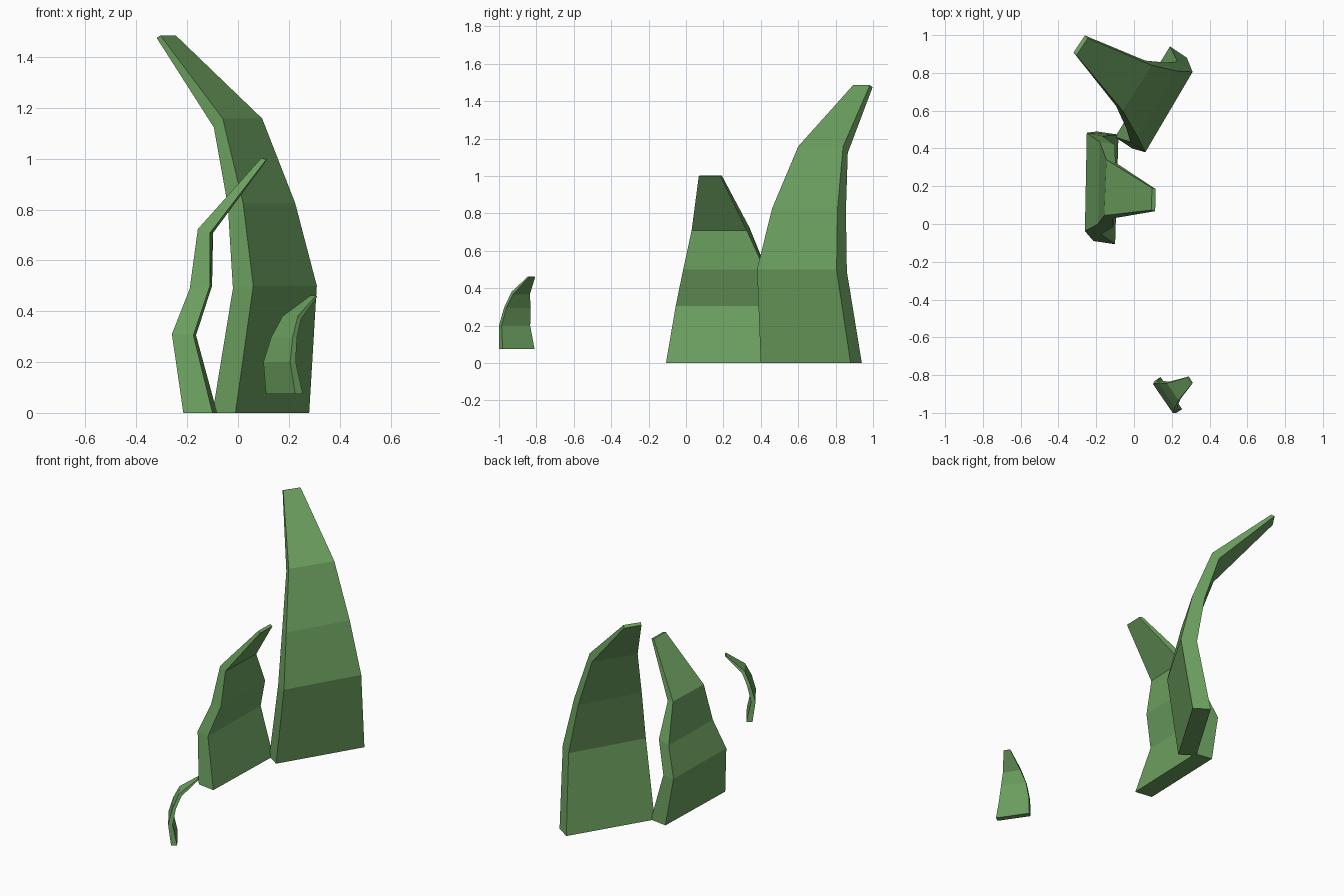
import bpy, bmesh
from mathutils import Vector

green = bpy.data.materials.new("leaf_green")
green.diffuse_color = (0.15, 0.35, 0.115, 1)


def blade(name, sections):
    """Loft a curved grass blade through parallelogram sections.
    Section: corner x, y, z, width vector x, y, thickness vector x, y, z."""
    bm = bmesh.new()
    rings = []
    for x, y, z, wx, wy, tx, ty, tz in sections:
        p, w, t = Vector((x, y, z)), Vector((wx, wy, 0)), Vector((tx, ty, tz))
        rings.append([bm.verts.new(c) for c in (p, p + w, p + w + t, p + t)])
    for a, b in zip(rings, rings[1:]):
        for i in range(4):
            j = (i + 1) % 4
            bm.faces.new((a[i], a[j], b[j], b[i]))
    bm.faces.new(rings[0])
    bm.faces.new(rings[-1])
    bmesh.ops.recalc_face_normals(bm, faces=bm.faces)
    mesh = bpy.data.meshes.new(name)
    bm.to_mesh(mesh)
    bm.free()
    mesh.materials.append(green)
    bpy.context.collection.objects.link(bpy.data.objects.new(name, mesh))


# Tall blade at the back
blade("tall_grass_blade", [
    (-0.01, 0.40, 0.00, 0.29, 0.48, -0.09, 0.06, 0),
    (0.06, 0.38, 0.50, 0.25, 0.425, -0.08, 0.055, -0.01),
    (0.02, 0.46, 0.825, 0.205, 0.35, -0.06, 0.045, -0.01),
    (-0.06, 0.60, 1.158, 0.155, 0.24, -0.035, 0.025, -0.035),
    (-0.305, 0.893, 1.485, 0.06, 0.09, -0.015, 0.015, -0.01),
])

# Medium blade in the middle
blade("medium_grass_blade", [
    (-0.10, -0.107, 0.00, 0.018, 0.58, -0.115, 0.017, 0),
    (-0.175, -0.055, 0.305, 0.01, 0.52, -0.085, 0.018, 0.005),
    (-0.11, -0.015, 0.50, 0.008, 0.435, -0.08, 0.015, -0.012),
    (-0.11, 0.03, 0.708, 0.012, 0.295, -0.048, 0.015, 0.015),
    (0.112, 0.068, 0.997, 0.003, 0.117, -0.02, 0.006, 0.006),
])

# Small separate blade at the front
blade("small_grass_blade", [
    (0.225, -1.00, 0.075, -0.115, 0.17, 0.03, 0.02, 0),
    (0.205, -1.00, 0.20, -0.105, 0.153, 0.022, 0.014, 0),
    (0.215, -0.972, 0.297, -0.085, 0.13, 0.017, 0.012, -0.002),
    (0.235, -0.933, 0.38, -0.06, 0.09, 0.012, 0.008, -0.014),
    (0.307, -0.845, 0.462, -0.022, 0.034, 0.005, 0.004, -0.004),
])
